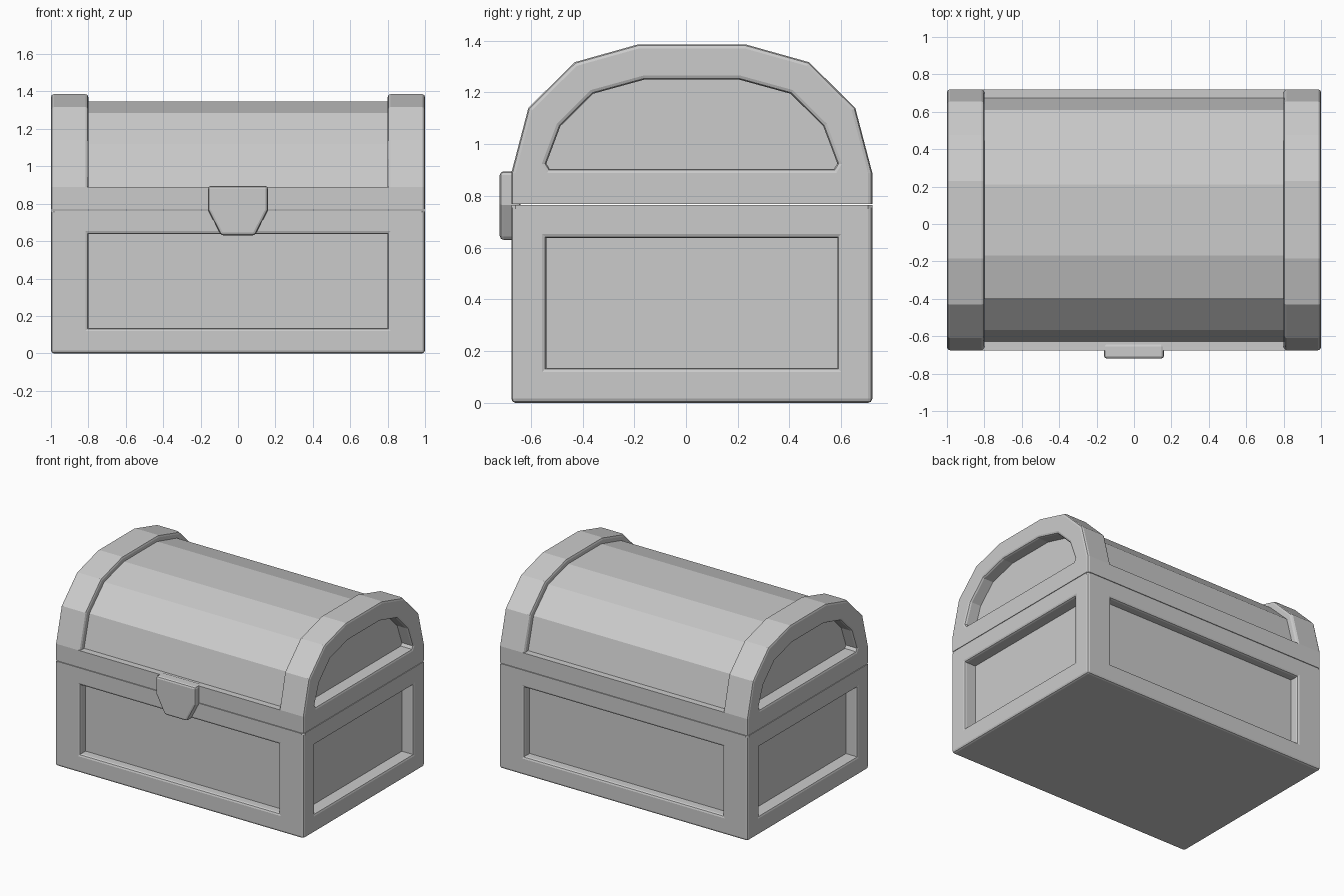
import bpy, bmesh, math

if "Cube" in bpy.data.objects:
    bpy.data.objects.remove(bpy.data.objects["Cube"])

FRONT, BACK = -0.675, 0.72
MID = (FRONT + BACK) / 2
SEAM = 0.768


def prism(name, pts, axis, a, b):
    """Extrude a (u, z) outline along x or y from a to b."""
    bm = bmesh.new()
    place = (lambda t, u, z: (t, u, z)) if axis == 'x' else (lambda t, u, z: (u, t, z))
    lo = [bm.verts.new(place(a, u, z)) for u, z in pts]
    hi = [bm.verts.new(place(b, u, z)) for u, z in pts]
    bm.faces.new(lo)
    bm.faces.new(hi)
    n = len(pts)
    for i in range(n):
        j = (i + 1) % n
        bm.faces.new((lo[i], lo[j], hi[j], hi[i]))
    bmesh.ops.recalc_face_normals(bm, faces=bm.faces)
    me = bpy.data.meshes.new(name)
    bm.to_mesh(me)
    bm.free()
    ob = bpy.data.objects.new(name, me)
    bpy.context.collection.objects.link(ob)
    return ob


def rect(u0, u1, z0, z1):
    return [(u0, z0), (u1, z0), (u1, z1), (u0, z1)]


def arch(half):
    """Mirror a half outline (offset from centre, z) into a full arch."""
    return [(MID - u, z) for u, z in half] + [(MID + u, z) for u, z in reversed(half)]


def carve(ob, cutters):
    for c in cutters:
        m = ob.modifiers.new("cut", 'BOOLEAN')
        m.operation = 'DIFFERENCE'
        m.solver = 'EXACT'
        m.object = c
    bpy.context.view_layer.update()
    ev = ob.evaluated_get(bpy.context.evaluated_depsgraph_get())
    me = bpy.data.meshes.new_from_object(ev)
    ob.modifiers.clear()
    ob.data = me
    for c in cutters:
        bpy.data.objects.remove(c)


def soften(ob, width, seam=None):
    """Bevel sharp convex edges, leaving the seam crisp."""
    bm = bmesh.new()
    bm.from_mesh(ob.data)
    bmesh.ops.remove_doubles(bm, verts=bm.verts, dist=0.0005)
    edges = []
    for e in bm.edges:
        if len(e.link_faces) != 2 or not e.is_convex:
            continue
        if e.calc_face_angle(0) < math.radians(50):
            continue
        if seam is not None and all(abs(v.co.z - seam) < 0.01 for v in e.verts):
            continue
        edges.append(e)
    bmesh.ops.bevel(bm, geom=edges, offset=width, segments=2, profile=0.5,
                    affect='EDGES', clamp_overlap=True)
    bm.to_mesh(ob.data)
    bm.free()


# Base box with a recessed panel on each side
base = prism("chest_base", rect(FRONT, BACK, 0, SEAM - 0.004), 'x', -1, 1)
wide = rect(-0.8, 0.8, 0.135, 0.637)
deep = rect(-0.54, 0.585, 0.135, 0.637)
carve(base, [
    prism("cut_front", wide, 'y', FRONT - 0.2, FRONT + 0.065),
    prism("cut_back", wide, 'y', BACK - 0.065, BACK + 0.2),
    prism("cut_right", deep, 'x', 0.91, 1.2),
    prism("cut_left", deep, 'x', -1.2, -0.91),
])
soften(base, 0.016, SEAM - 0.004)

# Faceted lid: barrel lowered between the end ribs, arched side recesses
rim = arch([(0.6975, SEAM), (0.6975, 0.89), (0.632, 1.14), (0.453, 1.317), (0.207, 1.386)])
barrel = arch([(0.65, 0.89), (0.588, 1.12), (0.418, 1.284), (0.19, 1.346)])
recess = arch([(0.55, 0.905), (0.5625, 0.925), (0.508, 1.07), (0.382, 1.195), (0.182, 1.25)])
lid = prism("chest_lid", rim, 'x', -1, 1)
around = [(-1, 0.89)] + barrel + [(1, 0.89), (1, 1.7), (-1, 1.7)]
carve(lid, [
    prism("cut_barrel", around, 'x', -0.8, 0.8),
    prism("cut_lid_right", recess, 'x', 0.91, 1.2),
    prism("cut_lid_left", recess, 'x', -1.2, -0.91),
])
soften(lid, 0.016, SEAM)

# Front latch plate
latch = prism("latch", [(-0.16, 0.895), (-0.16, 0.765), (-0.09, 0.63),
                        (0.09, 0.63), (0.16, 0.765), (0.16, 0.895)], 'y', -0.72, -0.64)
soften(latch, 0.015)
